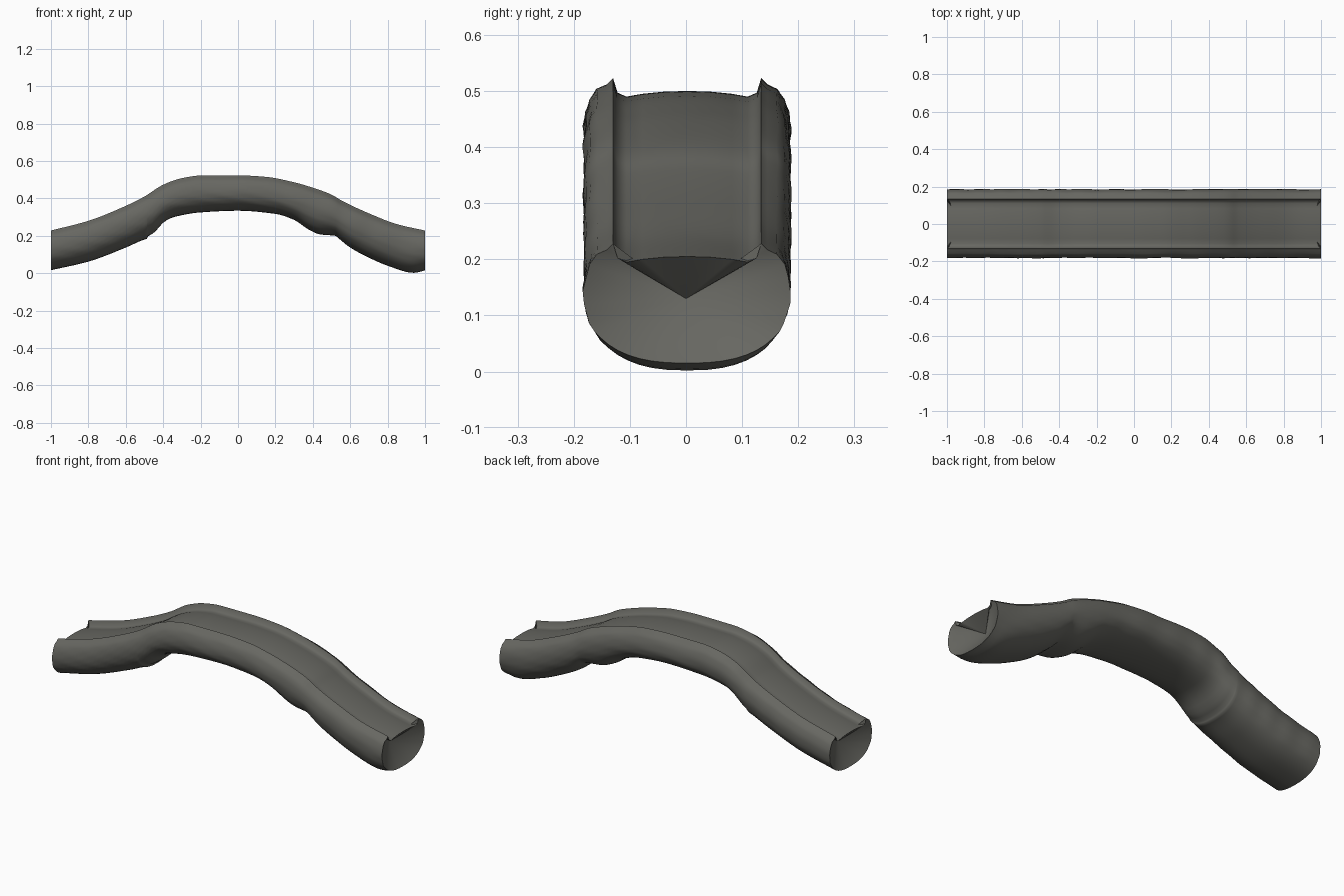
import bpy, bmesh, math

if "Cube" in bpy.data.objects:
    bpy.data.objects.remove(bpy.data.objects["Cube"])

bark = bpy.data.materials.new("grey bark")
bark.diffuse_color = (0.135, 0.135, 0.12, 1)
bark.use_nodes = True
bark.node_tree.nodes["Principled BSDF"].inputs["Base Color"].default_value = bark.diffuse_color

# side profile of the arch: height of the raised rims and of the underside
RIM = [(-1, .228), (-.8, .28), (-.6, .36), (-.5, .41), (-.4, .473), (-.3, .508), (-.2, .522),
       (0, .523), (.15, .515), (.3, .486), (.4, .457), (.5, .42), (.56, .385), (.7, .32),
       (.85, .262), (1, .228)]
BELLY = [(-1, .016), (-.8, .062), (-.6, .137), (-.5, .18), (-.488, .183), (-.48, .198), (-.45, .215),
         (-.4, .27), (-.35, .298), (-.2, .325), (0, .334), (.2, .317), (.3, .285), (.38, .232),
         (.44, .207), (.52, .2), (.545, .18), (.6, .137), (.7, .083), (.8, .04), (.94, .002), (1, .015)]


def height(table, x):
    """Monotone cubic look-up in a profile table."""
    n = len(table)
    slope = [(table[i + 1][1] - table[i][1]) / (table[i + 1][0] - table[i][0]) for i in range(n - 1)]

    def tangent(i):
        if i == 0 or i == n - 1:
            return slope[0 if i == 0 else -1]
        a, b = slope[i - 1], slope[i]
        return 2 * a * b / (a + b) if a * b > 0 else 0
    for i in range(n - 1):
        (x0, z0), (x1, z1) = table[i], table[i + 1]
        if x <= x1 or i == n - 2:
            h = x1 - x0
            t = (x - x0) / h
            return ((2 * t**3 - 3 * t**2 + 1) * z0 + (t**3 - 2 * t**2 + t) * h * tangent(i)
                    + (3 * t**2 - 2 * t**3) * z1 + (t**3 - t**2) * h * tangent(i + 1))


def section(x):
    """Closed outline: walkway, rim, shoulder, rounded underside."""
    top, low = height(RIM, x), height(BELLY, x)
    mid = top - .085
    half = [(0, top - .023), (.04, top - .024), (.08, top - .028), (.108, top - .033), (.124, top - .026),
            (.132, top), (.143, top - .011), (.16, top - .019), (.172, top - .037), (.18, top - .06)]
    for k in range(13):
        a = math.pi / 2 * k / 12
        half.append((.184 * math.cos(a) ** .8, mid - (mid - low) * math.sin(a) ** .85))
    half[-1] = (0, low)
    loop = half + [(-y, z) for y, z in half[-2:0:-1]]
    out = []
    for j, (y, z) in enumerate(loop):
        # gentle lengthwise bark grain on the flanks
        if abs(y) > .15:
            y += .0025 * math.sin(9 * x + 60 * z) * math.cos(23 * x + j)
        out.append((x, y + .002, z))
    return out


# hollow-ended fallen log with a trough-like walkway
bm = bmesh.new()
xs = sorted({round(-1 + i * .02, 3) for i in range(101)} | {-.488, -.484, .53, .55})
rings = [[bm.verts.new(p) for p in section(x)] for x in xs]
n = len(rings[0])
for a, b in zip(rings, rings[1:]):
    for j in range(n):
        k = (j + 1) % n
        bm.faces.new((a[j], a[k], b[k], b[j]))
# dished ends
for ring, x in ((rings[0], -.92), (rings[-1], .92)):
    tip = bm.verts.new((x, 0, .13))
    for j in range(n):
        bm.faces.new((ring[j], ring[(j + 1) % n], tip))
bmesh.ops.recalc_face_normals(bm, faces=bm.faces)
mesh = bpy.data.meshes.new("log_bridge")
bm.to_mesh(mesh)
bm.free()
mesh.materials.append(bark)
log = bpy.data.objects.new("log_bridge", mesh)
bpy.context.collection.objects.link(log)
bpy.context.view_layer.objects.active = log
log.select_set(True)
bpy.ops.object.shade_smooth_by_angle(angle=math.radians(50))
